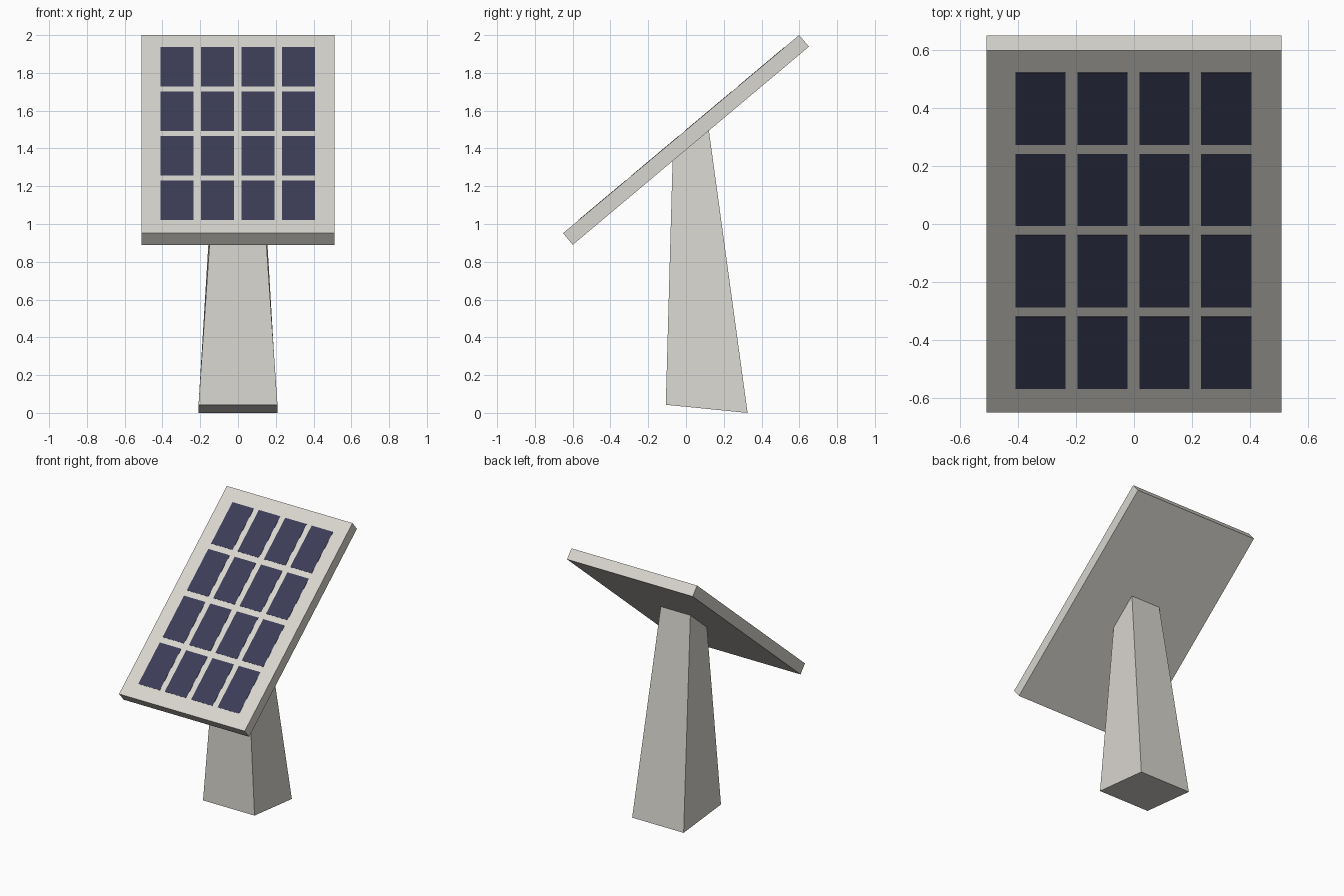
import bpy, bmesh, math
from mathutils import Matrix, Vector

if "Cube" in bpy.data.objects:
    bpy.data.objects.remove(bpy.data.objects["Cube"])

TILT = math.radians(40)
LENGTH, WIDTH, THICK = 1.632, 1.02, 0.08
PANEL = Matrix.Translation((0, 0, 1.445)) @ Matrix.Rotation(TILT, 4, 'X')


def material(name, rgb):
    mat = bpy.data.materials.new(name)
    mat.diffuse_color = (*rgb, 1)
    mat.use_nodes = True
    mat.node_tree.nodes["Principled BSDF"].inputs["Base Color"].default_value = mat.diffuse_color
    return mat


def add_object(name, bm, mat):
    bmesh.ops.recalc_face_normals(bm, faces=bm.faces)
    mesh = bpy.data.meshes.new(name)
    bm.to_mesh(mesh)
    bm.free()
    mesh.materials.append(mat)
    obj = bpy.data.objects.new(name, mesh)
    bpy.context.collection.objects.link(obj)
    return obj


frame_mat = material("warm_grey", (0.69, 0.67, 0.62))
cell_mat = material("cell_blue", (0.045, 0.047, 0.097))

# Tilted panel slab
bm = bmesh.new()
bmesh.ops.create_cube(bm, size=1, matrix=Matrix.Diagonal((WIDTH, LENGTH, THICK, 1)))
add_object("panel_frame", bm, frame_mat).matrix_world = PANEL

# 4 x 4 solar cells, thin tiles just proud of the panel face
for row in range(4):
    for col in range(4):
        x = -0.002 + (col - 1.5) * 0.2143
        y = 0.004 + (row - 1.5) * 0.367
        bm = bmesh.new()
        bmesh.ops.create_cube(bm, size=1, matrix=Matrix.Translation((x, y, THICK / 2))
                              @ Matrix.Diagonal((0.174, 0.325, 0.003, 1)))
        add_object(f"solar_cell_{row + 1}_{col + 1}", bm, cell_mat).matrix_world = PANEL

# Tapered post: each corner edge runs from its foot up into the panel
edges = {-1: (Vector((0.209, -0.107, 0.043)), Vector((0.12, -0.071, 1.335))),
         1: (Vector((0.209, 0.326, 0.0)), Vector((0.12, 0.121, 1.496)))}
bm = bmesh.new()
bmesh.ops.create_cube(bm, size=2)
for v in bm.verts:
    side = 1 if v.co.x > 0 else -1
    foot, head = edges[1 if v.co.y > 0 else -1]
    p = foot.lerp(head, 1.02) if v.co.z > 0 else foot
    v.co = (side * p.x, p.y, p.z)
add_object("post", bm, frame_mat)
